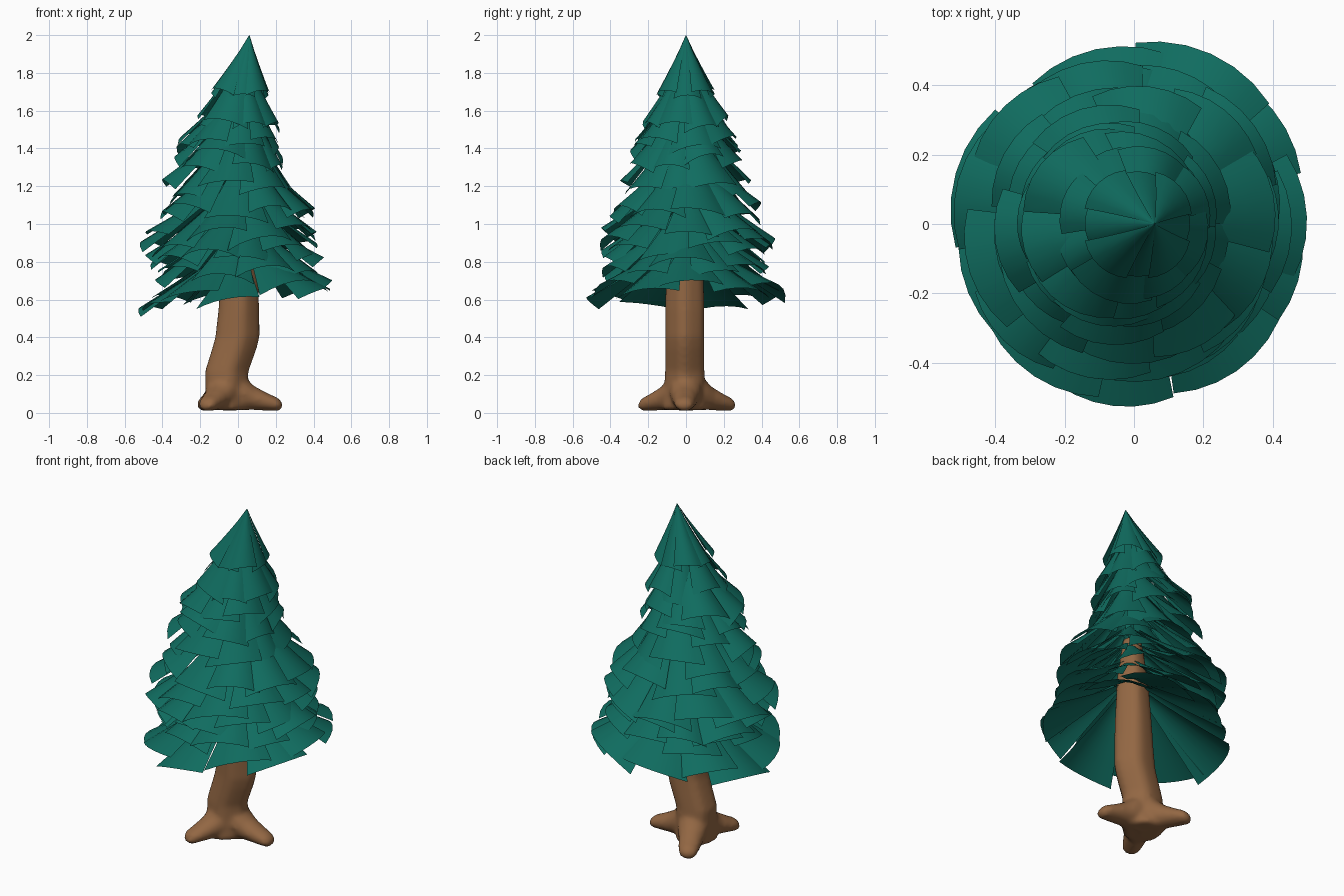
import bpy, bmesh, math, random
from mathutils import Vector

if "Cube" in bpy.data.objects:
    bpy.data.objects.remove(bpy.data.objects["Cube"])
random.seed(7)


def material(name, col):
    m = bpy.data.materials.new(name)
    m.diffuse_color = (*col, 1)
    m.use_nodes = True
    m.node_tree.nodes["Principled BSDF"].inputs["Base Color"].default_value = m.diffuse_color
    return m


GREEN = material("pine green", (0.005, 0.150, 0.115))
BROWN = material("bark brown", (0.29, 0.135, 0.056))


def finish(bm, name, mat, angle):
    me = bpy.data.meshes.new(name)
    bm.to_mesh(me)
    bm.free()
    me.materials.append(mat)
    ob = bpy.data.objects.new(name, me)
    bpy.context.collection.objects.link(ob)
    bpy.ops.object.select_all(action='DESELECT')
    ob.select_set(True)
    bpy.context.view_layer.objects.active = ob
    bpy.ops.object.shade_smooth_by_angle(angle=math.radians(angle))
    return ob


def loft(bm, rings):
    rows = [[bm.verts.new(p) for p in r] for r in rings]
    n = len(rows[0])
    for a, b in zip(rows, rows[1:]):
        for i in range(n):
            j = (i + 1) % n
            bm.faces.new((a[i], a[j], b[j], b[i]))
    bm.faces.new(rows[0][::-1])
    bm.faces.new(rows[-1])


# trunk: bent, slightly fluted column, rising inside the foliage
bm = bmesh.new()
rings = []
for z, x, rx, ry in ((0.015, -0.065, .115, .115), (0.10, -0.065, .112, .108), (0.22, -0.062, .115, .104),
                     (0.34, -0.022, .118, .104), (0.40, -0.006, .117, .104), (0.55, 0.002, .108, .104),
                     (0.70, 0.005, .10, .10), (0.95, 0.01, .085, .085), (1.20, 0.01, .05, .05)):
    ring = []
    for i in range(20):
        a = math.tau * i / 20
        f = 1 + 0.045 * math.cos(5 * a + 0.6)
        ring.append((x + rx * f * math.cos(a), -0.005 + ry * f * math.sin(a), z))
    rings.append(ring)
loft(bm, rings)

# three thick roots flowing out of the trunk base
for tx, ty in ((0.235, -0.01), (-0.175, -0.245), (-0.185, 0.255)):
    start = Vector((-0.06, 0, 0))
    d = Vector((tx, ty, 0)) - start
    side = Vector((-d.y, d.x, 0)).normalized()
    rings = []
    for t, zc, w, h in ((0.0, .13, .09, .12), (0.3, .105, .085, .09), (0.5, .078, .07, .064),
                        (0.75, .057, .060, .046), (0.92, .045, .050, .036), (1.0, .038, .026, .018)):
        rings.append([start + d * t + side * w * math.cos(k * math.tau / 12)
                      + Vector((0, 0, zc + h * math.sin(k * math.tau / 12))) for k in range(12)])
    loft(bm, rings)
bmesh.ops.recalc_face_normals(bm, faces=bm.faces)
trunk = finish(bm, "trunk_and_roots", BROWN, 60)
mod = trunk.modifiers.new("blend", 'REMESH')
mod.mode = 'VOXEL'
mod.voxel_size = 0.014
mod.use_smooth_shade = True
mod = trunk.modifiers.new("soften", 'SMOOTH')
mod.factor = 0.5
mod.iterations = 5


def panel(bm, ang, half, ctop, crim, zt, zr, r0, r1, curl, slant, tilt):
    """One drooping shingle-like branch sheet, wide at its outer rim."""
    U, T = 6, 4
    rows = []
    for ti in range(T + 1):
        t = ti / T
        row = []
        for ui in range(U + 1):
            u = -1 + 2 * ui / U
            a = ang + u * half * (0.9 + 0.1 * t)
            r = (r0 + (r1 - r0) * t) * (1 - 0.03 * u * u)
            x = ctop + (crim - ctop) * t + r * math.cos(a)
            z = zt + (zr - zt) * t ** 0.92 - curl * u * u * t + slant * u * t + tilt * r * math.cos(a)
            row.append(bm.verts.new((x, r * math.sin(a), z)))
        rows.append(row)
    for a, b in zip(rows, rows[1:]):
        for i in range(U):
            bm.faces.new((a[i], b[i], b[i + 1], a[i + 1]))


# foliage tiers: rim height, rim radius, rim centre x, top height, top radius, panels, tilt
TIERS = (
    (1.55, .235, 0.00, 1.86, .02, 8, -0.05),
    (1.45, .285, -.055, 1.74, .03, 8, 0.04),
    (1.35, .310, -.05, 1.64, .04, 9, 0.00),
    (1.20, .355, -.05, 1.54, .04, 9, 0.02),
    (1.08, .430, 0.00, 1.38, .05, 10, 0.00),
    (0.95, .485, -.045, 1.24, .05, 11, 0.06),
    (0.86, .470, -.035, 1.13, .06, 11, 0.06),
    (0.77, .460, 0.00, 1.02, .06, 11, 0.06),
    (0.645, .540, 0.00, 0.90, .06, 11, 0.12),
)
for k, (zr, r, cx, zt, r0, n, tilt) in enumerate(TIERS):
    bm = bmesh.new()
    off = random.random() * math.tau
    for i in range(n):
        a = off + (i + random.uniform(-.18, .18)) * math.tau / n
        lift = 0.022 * (1 if i % 2 else -1)
        panel(bm, a, math.pi / n * random.uniform(1.15, 1.5), 0.025, cx, zt + lift * 0.4,
              zr + lift + random.uniform(-.025, .025), r0,
              r * random.uniform(.92, 1.0), 0.035 * random.uniform(.5, 1.4),
              random.uniform(-.025, .025), tilt)
    finish(bm, "foliage_tier_%d" % (k + 1), GREEN, 50)

# treetop: pleated cone of panels meeting at the tip
bm = bmesh.new()
for i in range(8):
    lift = 0.012 * (1 if i % 2 else -1)
    panel(bm, (i + random.uniform(-.1, .1)) * math.tau / 8, math.pi / 8 * 1.35, 0.06, 0.01, 2.0,
          1.70 + lift, 0.001, 0.158 + lift * 0.5, 0.02, random.uniform(-.012, .012), -0.04)
finish(bm, "foliage_top", GREEN, 50)
